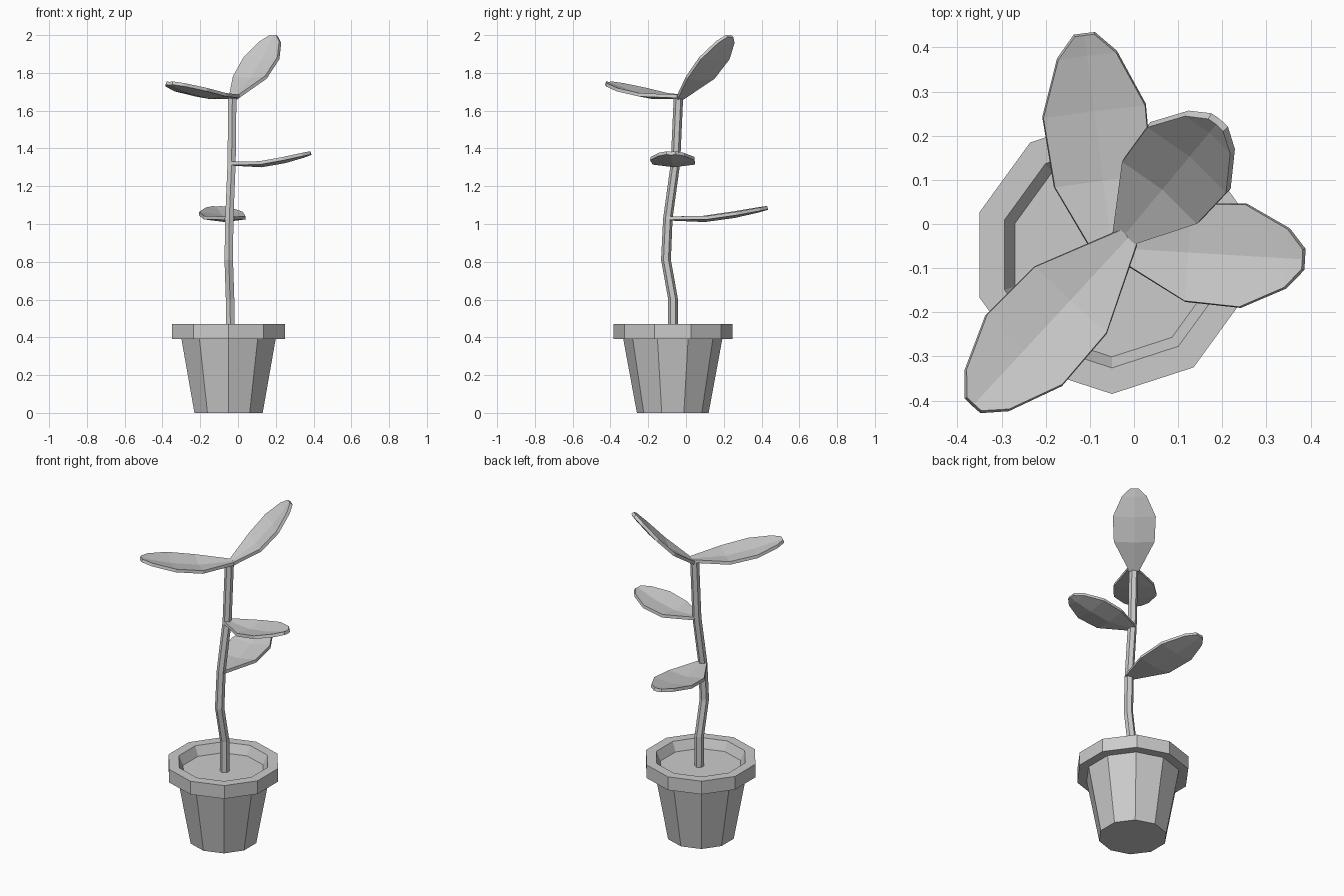
import bpy, bmesh, math
from mathutils import Vector

if "Cube" in bpy.data.objects:
    bpy.data.objects.remove(bpy.data.objects["Cube"])


def make_object(name, bm):
    mesh = bpy.data.meshes.new(name)
    bm.to_mesh(mesh)
    bm.free()
    obj = bpy.data.objects.new(name, mesh)
    bpy.context.collection.objects.link(obj)
    return obj


def ring_stack(name, rings, sides):
    """Skin horizontal rings given as (x, y, z, radius), capping both ends."""
    bm = bmesh.new()
    loops = []
    for x, y, z, r in rings:
        angles = [-math.pi / 2 + 2 * math.pi * i / sides for i in range(sides)]
        loops.append([bm.verts.new((x + r * math.cos(a), y + r * math.sin(a), z)) for a in angles])
    for low, high in zip(loops, loops[1:]):
        for i in range(sides):
            j = (i + 1) % sides
            bm.faces.new((low[i], low[j], high[j], high[i]))
    bm.faces.new(loops[0][::-1])
    bm.faces.new(loops[-1])
    return make_object(name, bm)


# Leaf rows: fraction along the leaf, half width, sag of the edges
LEAF_ROWS = [(0, 0.024, 0), (0.37, 0.11, -0.018), (0.67, 0.116, -0.012),
             (0.91, 0.066, -0.003), (1, 0.022, 0)]


def leaf(name, base, tip):
    base, tip = Vector(base), Vector(tip)
    axis = tip - base
    side = Vector((-axis.y, axis.x, 0)).normalized()
    up = axis.cross(side).normalized()
    bm = bmesh.new()
    rows = []
    for t, w, sag in LEAF_ROWS:
        centre = base + axis * t + up * sag
        rows.append([bm.verts.new(centre + side * w * k - up * 0.13 * w * (k == 0))
                     for k in (-1, 0, 1)])
    for a, b in zip(rows, rows[1:]):
        for i in range(2):
            bm.faces.new((a[i], b[i], b[i + 1], a[i + 1]))
    obj = make_object(name, bm)
    thick = obj.modifiers.new("thickness", 'SOLIDIFY')
    thick.thickness = 0.018
    thick.offset = -1


# Ten-sided pot with rim and recessed soil
pot_profile = [(0, 0.19), (0.39, 0.262), (0.39, 0.315), (0.47, 0.315),
               (0.47, 0.256), (0.415, 0.231)]
ring_stack("pot", [(-0.05, -0.07, z, r) for z, r in pot_profile], 10)

# Bent stem
ring_stack("stem", [(-0.04, -0.07, 0.41, 0.026), (-0.042, -0.068, 0.6, 0.026),
                    (-0.049, -0.106, 0.81, 0.026), (-0.046, -0.096, 1.03, 0.025),
                    (-0.034, -0.056, 1.32, 0.025), (-0.03, -0.04, 1.67, 0.025)], 6)

# Leaves from lowest to highest
leaf("lower_leaf", (-0.045, -0.10, 1.04), (-0.112, 0.427, 1.095))
leaf("middle_leaf", (-0.035, -0.055, 1.33), (0.381, -0.08, 1.385))
leaf("upper_side_leaf", (-0.012, -0.03, 1.685), (-0.362, -0.408, 1.755))
leaf("top_leaf", (-0.03, -0.035, 1.675), (0.185, 0.224, 2.0))
